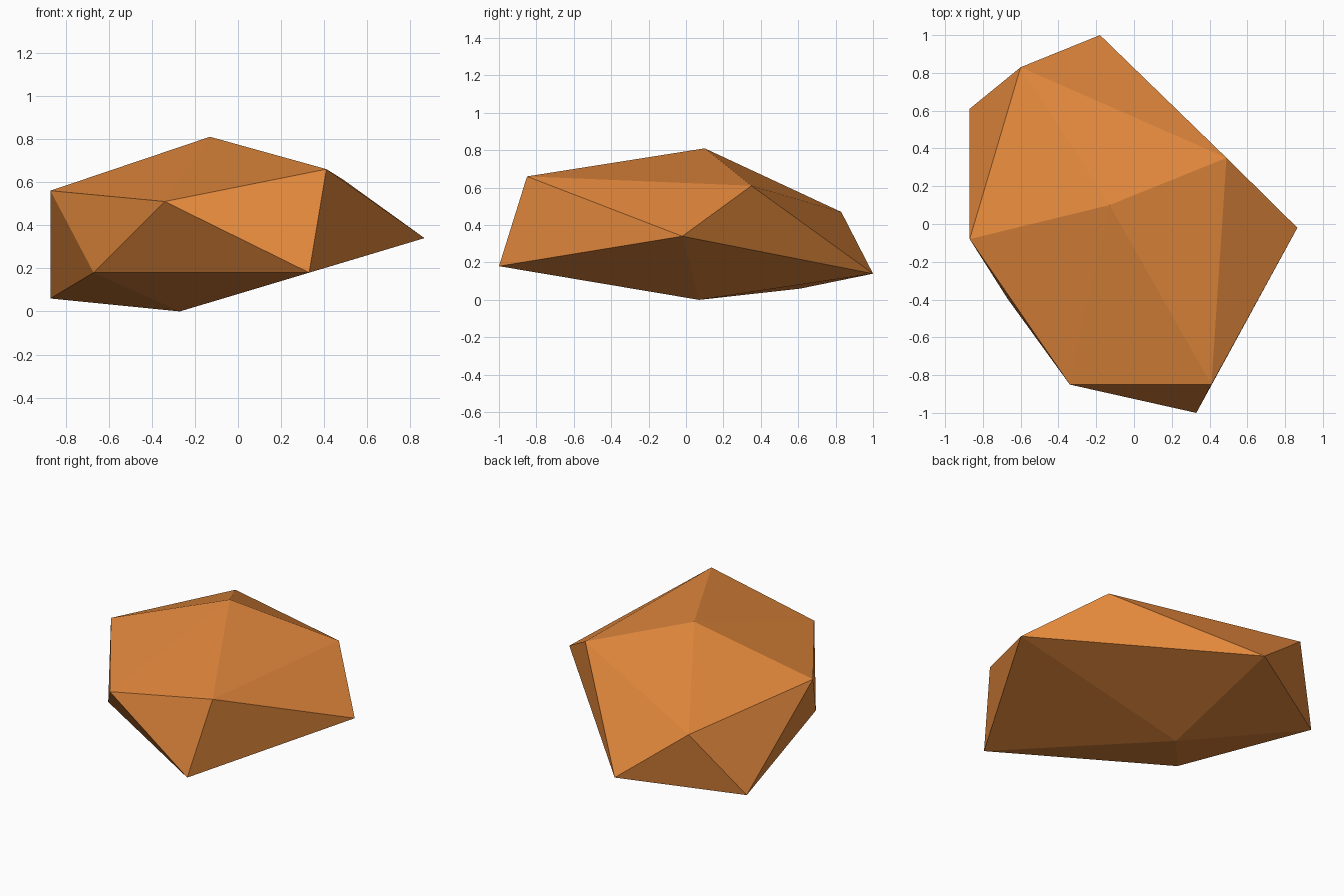
import bpy, bmesh

if "Cube" in bpy.data.objects:
    bpy.data.objects.remove(bpy.data.objects["Cube"])

# Material
mat = bpy.data.materials.new("orange_stone")
mat.diffuse_color = (0.76, 0.245, 0.045, 1)
mat.use_nodes = True
mat.node_tree.nodes["Principled BSDF"].inputs["Base Color"].default_value = mat.diffuse_color

# Rough stone: an irregular twenty-sided solid (peak, two staggered rings, base point)
peak = (-0.13, 0.10, 0.81)
base = (-0.27, 0.07, 0.0)
upper = [(-0.87, -0.08, 0.56), (-0.34, -0.85, 0.51), (0.41, -0.85, 0.66),
         (0.49, 0.35, 0.61), (-0.60, 0.83, 0.47)]
lower = [(-0.67, -0.395, 0.18), (0.33, -1.0, 0.18), (0.865, -0.02, 0.34),
         (-0.18, 1.0, 0.14), (-0.87, 0.61, 0.06)]

bm = bmesh.new()
top, bottom = bm.verts.new(peak), bm.verts.new(base)
up = [bm.verts.new(p) for p in upper]
lo = [bm.verts.new(p) for p in lower]

for i in range(5):
    j = (i + 1) % 5
    bm.faces.new((top, up[i], up[j]))        # crown
    bm.faces.new((up[i], lo[i], up[j]))      # side, pointing down
    bm.faces.new((up[j], lo[i], lo[j]))      # side, pointing up
    bm.faces.new((lo[i], bottom, lo[j]))     # underside
bmesh.ops.recalc_face_normals(bm, faces=bm.faces)

mesh = bpy.data.meshes.new("rock")
bm.to_mesh(mesh)
bm.free()
mesh.materials.append(mat)
rock = bpy.data.objects.new("rock", mesh)
bpy.context.collection.objects.link(rock)
